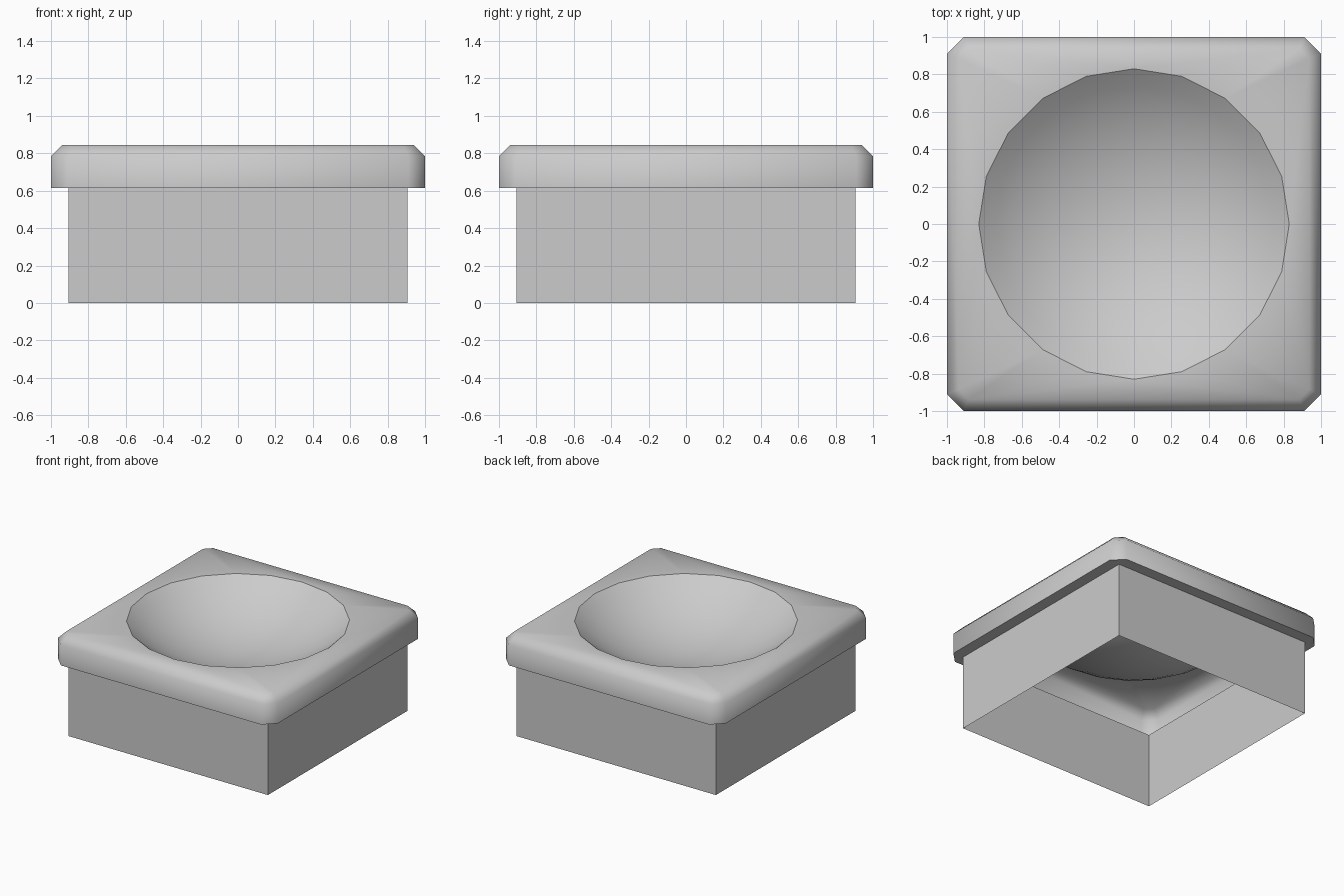
import bpy, bmesh, math

cube = bpy.data.objects.get("Cube")
if cube:
    bpy.data.objects.remove(cube, do_unlink=True)

grey = bpy.data.materials.new("Plain grey")
grey.use_nodes = True
GREY = (0.6, 0.6, 0.6, 1)
grey.diffuse_color = GREY
grey.node_tree.nodes["Principled BSDF"].inputs["Base Color"].default_value = GREY

BASE, EDGE, TOP = 0.907, 0.615, 0.845
RIM, DEPTH, SIDES, RINGS = 0.83, 0.3, 20, 8


def finish(bm, name):
    mesh = bpy.data.meshes.new(name)
    bm.to_mesh(mesh)
    bm.free()
    mesh.materials.append(grey)
    obj = bpy.data.objects.new(name, mesh)
    bpy.context.collection.objects.link(obj)


def square_loop(bm, half, cut, z):
    """Square outline, with cut corners when cut is above zero."""
    points = []
    for k in range(4):
        c, s = round(math.cos(k * math.pi / 2)), round(math.sin(k * math.pi / 2))
        corner = [(half, half - cut), (half - cut, half)] if cut else [(half, half)]
        points += [(x * c - y * s, x * s + y * c, z) for x, y in corner]
    return [bm.verts.new(p) for p in points]


def bridge(bm, low, high):
    n = len(low)
    return [bm.faces.new((low[i], low[(i + 1) % n], high[(i + 1) % n], high[i]))
            for i in range(n)]


def loop_edges(bm, loop):
    return [bm.edges.get((v, loop[i - 1])) or bm.edges.new((v, loop[i - 1]))
            for i, v in enumerate(loop)]


# Base: four thin walls, open below
bm = bmesh.new()
bridge(bm, square_loop(bm, BASE, 0, 0), square_loop(bm, BASE, 0, EDGE))
finish(bm, "base_walls")

# Cap: side band, chamfer, top with round opening
bm = bmesh.new()
lower = square_loop(bm, 1, 0.09, EDGE)
shoulder = square_loop(bm, 1, 0.09, TOP - 0.062)
upper = square_loop(bm, 0.938, 0.054, TOP)
bridge(bm, lower, shoulder)
bridge(bm, shoulder, upper)

# Bowl: shallow spherical dish
radius = (RIM ** 2 + DEPTH ** 2) / (2 * DEPTH)
sweep = math.asin(RIM / radius)
rings = []
for j in range(RINGS):
    a = sweep * (1 - j / RINGS)
    r = radius * math.sin(a)
    z = TOP - DEPTH + radius * (1 - math.cos(a))
    rings.append([bm.verts.new((r * math.cos(t), r * math.sin(t), z))
                  for t in (math.tau * i / SIDES for i in range(SIDES))])
for outer, inner in zip(rings, rings[1:]):
    bridge(bm, outer, inner)
pole = bm.verts.new((0, 0, TOP - DEPTH))
for i, v in enumerate(rings[-1]):
    bm.faces.new((rings[-1][i - 1], v, pole))

# Flat top between the outline and the rim
rim_edges = loop_edges(bm, rings[0])
bmesh.ops.triangle_fill(bm, edges=loop_edges(bm, upper) + rim_edges,
                        use_beauty=True, normal=(0, 0, 1))
bmesh.ops.recalc_face_normals(bm, faces=bm.faces)
for f in bm.faces:
    f.smooth = True
for e in rim_edges:
    e.smooth = False
finish(bm, "cap_with_bowl")

# Flat underside ledge of the cap
bm = bmesh.new()
outer = square_loop(bm, 1, 0.09, EDGE)
inner = square_loop(bm, BASE, 0, EDGE)
for k in range(4):
    bm.faces.new((outer[2 * k], inner[k], outer[2 * k + 1]))
    bm.faces.new((outer[2 * k + 1], inner[k], inner[(k + 1) % 4], outer[(2 * k + 2) % 8]))
finish(bm, "cap_ledge")
